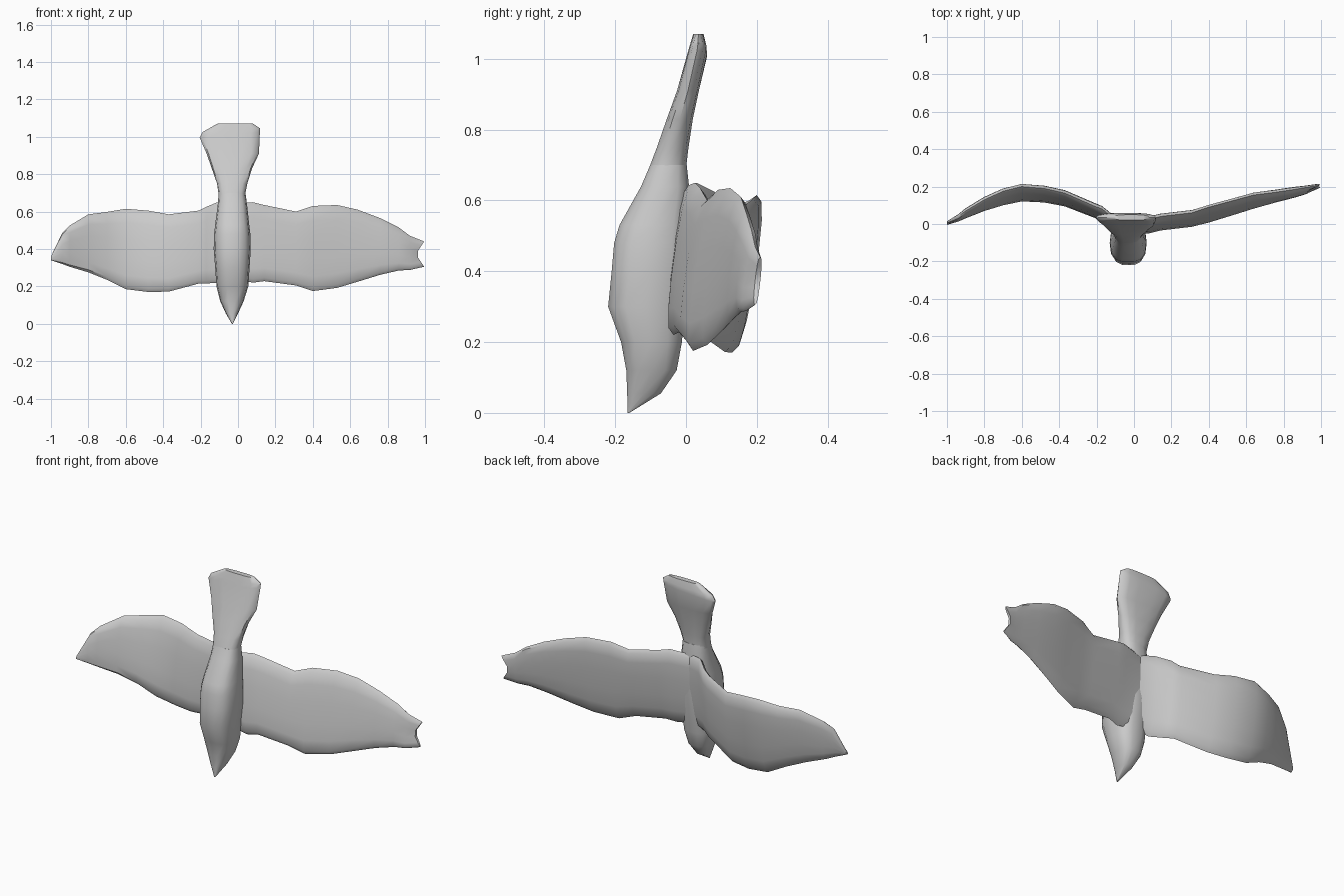
import bpy, bmesh
from math import sin, cos, pi, copysign


def sup(v, p):
    return copysign(abs(v) ** p, v)


def loft(name, rings, angle=0.75):
    """Skin a list of equal-length point rings and cap both ends."""
    bm = bmesh.new()
    rows = [[bm.verts.new(p) for p in ring] for ring in rings]
    n = len(rows[0])
    for a, b in zip(rows, rows[1:]):
        for i in range(n):
            j = (i + 1) % n
            bm.faces.new((a[i], a[j], b[j], b[i]))
    bm.faces.new(rows[0][::-1])
    bm.faces.new(rows[-1])
    bmesh.ops.remove_doubles(bm, verts=bm.verts[:], dist=0.0005)
    bmesh.ops.triangulate(bm, faces=[f for f in bm.faces if len(f.verts) > 4])
    bmesh.ops.recalc_face_normals(bm, faces=bm.faces[:])
    me = bpy.data.meshes.new(name)
    bm.to_mesh(me)
    bm.free()
    ob = bpy.data.objects.new(name, me)
    bpy.context.collection.objects.link(ob)
    bpy.context.view_layer.objects.active = ob
    ob.select_set(True)
    bpy.ops.object.shade_smooth_by_angle(angle=angle)
    ob.select_set(False)
    return ob


def body_ring(z, x0, x1, y0, y1, n=14, p=0.75, tilt=0.0):
    cx, cy, w, d = (x0 + x1) / 2, (y0 + y1) / 2, (x1 - x0) / 2, (y1 - y0) / 2
    return [(cx + w * sup(cos(2 * pi * i / n), p),
             cy + d * sup(sin(2 * pi * i / n), p),
             z + tilt * cos(2 * pi * i / n)) for i in range(n)]


def wing_ring(x, z0, z1, y0, y1, t, notch=0.0, n=14):
    """Slanted blade section: y0 at the leading edge, y1 at the trailing edge."""
    pts = []
    for i in range(n):
        a = 2 * pi * i / n
        k = sup(cos(a), 0.9)
        f = (k + 1) / 2
        pts.append((x - notch * (1 - abs(k)),
                    y0 + (y1 - y0) * f + t / 2 * sup(sin(a), 0.7),
                    z0 + (z1 - z0) * f))
    return pts


# Body with pointed beak: z, x range, y range
body = [(0.0, -0.033, -0.027, -0.165, -0.16), (0.055, -0.065, 0.0, -0.167, -0.07),
        (0.12, -0.095, 0.03, -0.170, -0.025), (0.2, -0.115, 0.055, -0.185, -0.01),
        (0.3, -0.122, 0.062, -0.222, 0.0), (0.4, -0.13, 0.068, -0.212, 0.01),
        (0.48, -0.128, 0.066, -0.205, 0.01), (0.53, -0.122, 0.06, -0.19, 0.012),
        (0.64, -0.108, 0.048, -0.128, 0.01), (0.70, -0.103, 0.04, -0.102, 0.003)]
loft("body", [body_ring(*s) for s in body])

# Fanned tail, leaning back
tail = [(0.62, -0.105, 0.045, -0.125, 0.0), (0.70, -0.105, 0.04, -0.102, 0.002),
        (0.75, -0.112, 0.05, -0.083, 0.008), (0.83, -0.14, 0.075, -0.055, 0.02),
        (0.91, -0.168, 0.112, -0.026, 0.037), (1.01, -0.205, 0.117, 0.003, 0.06, 14, 0.75, 0.015),
        (1.035, -0.19, 0.118, 0.01, 0.058, 14, 0.75, 0.01), (1.07, -0.11, 0.08, 0.02, 0.05)]
loft("tail", [body_ring(*s) for s in tail])

# Left wing, arched with a drooping tip: x, z range, y at edges, thickness
left = [(-0.03, 0.24, 0.64, -0.035, 0.0, 0.05), (-0.11, 0.22, 0.65, -0.02, 0.03, 0.06),
        (-0.17, 0.215, 0.625, 0.025, 0.08, 0.06), (-0.21, 0.215, 0.605, 0.05, 0.095, 0.06),
        (-0.37, 0.172, 0.585, 0.11, 0.165, 0.06), (-0.48, 0.17, 0.605, 0.13, 0.19, 0.06),
        (-0.6, 0.185, 0.615, 0.135, 0.20, 0.06), (-0.7, 0.235, 0.598, 0.115, 0.175, 0.06),
        (-0.8, 0.275, 0.585, 0.085, 0.13, 0.055), (-0.9, 0.305, 0.525, 0.045, 0.07, 0.045),
        (-0.94, 0.32, 0.485, 0.025, 0.04, 0.035), (-1.0, 0.34, 0.36, 0.0, 0.01, 0.015)]
loft("left_wing", [wing_ring(*s) for s in left])

# Right wing, swept back with a notched tip
right = [(-0.03, 0.24, 0.64, -0.035, 0.0, 0.05), (0.08, 0.22, 0.65, -0.035, 0.025, 0.06),
         (0.14, 0.228, 0.635, -0.02, 0.04, 0.06), (0.31, 0.205, 0.6, 0.0, 0.06, 0.06),
         (0.4, 0.175, 0.63, 0.02, 0.09, 0.055), (0.53, 0.192, 0.635, 0.06, 0.125, 0.055),
         (0.64, 0.225, 0.61, 0.095, 0.155, 0.055), (0.76, 0.262, 0.565, 0.13, 0.17, 0.05),
         (0.86, 0.285, 0.515, 0.155, 0.185, 0.045), (0.92, 0.288, 0.47, 0.17, 0.195, 0.035),
         (0.995, 0.305, 0.44, 0.195, 0.21, 0.015, 0.045)]
loft("right_wing", [wing_ring(*s) for s in right])
